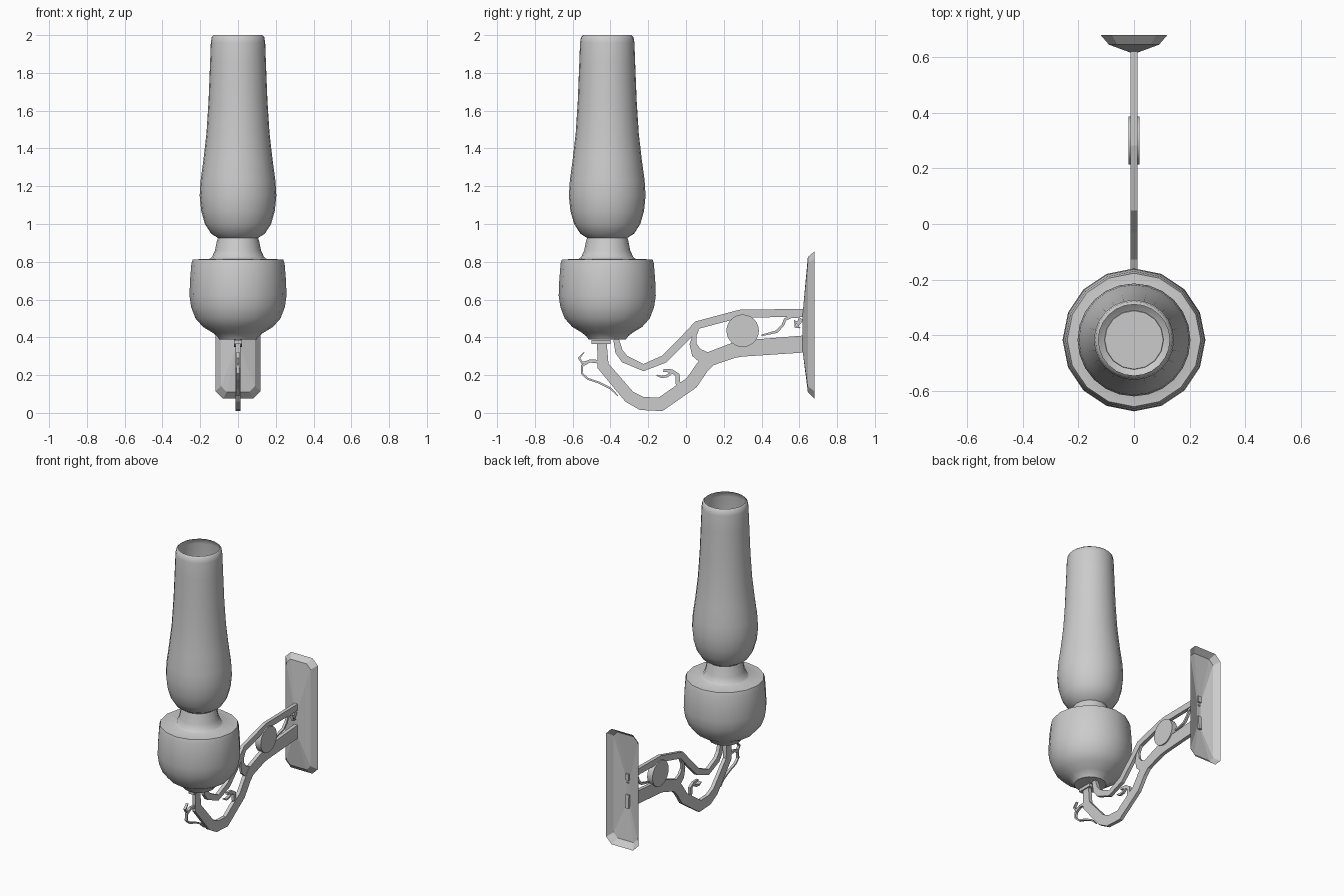
import bpy, bmesh, math
from mathutils import Vector

AXIS_Y = -0.417


def finish(name, bm, smooth=None):
    bmesh.ops.recalc_face_normals(bm, faces=bm.faces)
    me = bpy.data.meshes.new(name)
    bm.to_mesh(me)
    bm.free()
    ob = bpy.data.objects.new(name, me)
    bpy.context.collection.objects.link(ob)
    if smooth:
        bpy.context.view_layer.objects.active = ob
        ob.select_set(True)
        bpy.ops.object.shade_smooth_by_angle(angle=math.radians(smooth))
        ob.select_set(False)
    return ob


def lathe(name, profile, sides):
    """Spin a (radius, z) profile around the lamp axis."""
    bm = bmesh.new()
    vs = [bm.verts.new((0, AXIS_Y - r, z)) for r, z in profile]
    es = [bm.edges.new(p) for p in zip(vs, vs[1:])]
    bmesh.ops.spin(bm, geom=vs + es, cent=(0, AXIS_Y, 0), axis=(0, 0, 1),
                   angle=2 * math.pi, steps=sides, use_duplicate=False)
    bmesh.ops.remove_doubles(bm, verts=bm.verts, dist=0.0005)
    return finish(name, bm, 40)


def ribbon(name, path, half_x):
    """Flat bar following (y, z, width) points in the x = 0 plane."""
    bm = bmesh.new()
    pts = [Vector((y, z)) for y, z, w in path]
    rings = []
    for i, p in enumerate(pts):
        d0 = (p - pts[max(i - 1, 0)]).normalized()
        d1 = (pts[min(i + 1, len(pts) - 1)] - p).normalized()
        t = (d0 + d1).normalized()
        h = path[i][2] / 2 / max(t.dot(d1 if d1.length else d0), 0.7)
        n = Vector((-t.y, t.x)) * h
        a, b = p + n, p - n
        rings.append([bm.verts.new(c) for c in (
            (-half_x, a.x, a.y), (half_x, a.x, a.y),
            (half_x, b.x, b.y), (-half_x, b.x, b.y))])
    for r, s in zip(rings, rings[1:]):
        for k in range(4):
            bm.faces.new((r[k], r[k - 1], s[k - 1], s[k]))
    bm.faces.new(rings[0])
    bm.faces.new(rings[-1])
    return finish(name, bm)


# Glass chimney, open at the top
lathe("glass_chimney", [
    (0.105, 0.925), (0.143, 0.95), (0.175, 1.0), (0.195, 1.07), (0.203, 1.15),
    (0.198, 1.23), (0.183, 1.34), (0.167, 1.48), (0.156, 1.65), (0.148, 1.85),
    (0.144, 1.96), (0.139, 1.99), (0.128, 2.0)], 24)

# Oil fount with foot, shoulder and burner neck
lathe("oil_fount", [
    (0, 0.39), (0.098, 0.388), (0.11, 0.405), (0.135, 0.425), (0.185, 0.455),
    (0.225, 0.5), (0.248, 0.56), (0.257, 0.62), (0.254, 0.7), (0.247, 0.79),
    (0.24, 0.812), (0.15, 0.816), (0.138, 0.825), (0.122, 0.86),
    (0.112, 0.91), (0.105, 0.93), (0, 0.93)], 16)

# Wall plate: hollow-backed, stepped octagon rising to a small centre ridge
bm = bmesh.new()
rings = []
for y, hx, z0, z1, c in ((0.68, 0.12, 0.075, 0.855, 0.04),
                         (0.645, 0.09, 0.11, 0.825, 0.03),
                         (0.617, 0.014, 0.33, 0.52, 0.006)):
    ring = [(hx, z0 + c), (hx, z1 - c), (hx - c, z1), (c - hx, z1),
            (-hx, z1 - c), (-hx, z0 + c), (c - hx, z0), (hx - c, z0)]
    rings.append([bm.verts.new((x, y, z)) for x, z in ring])
for r, s in zip(rings, rings[1:]):
    for k in range(8):
        bm.faces.new((r[k], r[k - 1], s[k - 1], s[k]))
bm.faces.new(rings[-1])
finish("wall_plate", bm)

# Main bars of the bracket
ribbon("lower_arm", [
    (0.63, 0.365, 0.09), (0.29, 0.34, 0.085), (0.25, 0.33, 0.08),
    (0.125, 0.285, 0.075), (0.085, 0.24, 0.07), (0.03, 0.16, 0.07),
    (-0.135, 0.045, 0.07), (-0.235, 0.05, 0.07), (-0.3, 0.085, 0.065),
    (-0.44, 0.25, 0.06), (-0.445, 0.37, 0.05)], 0.012)
ribbon("upper_arm", [
    (0.63, 0.53, 0.042), (0.285, 0.525, 0.042), (0.06, 0.465, 0.042),
    (-0.015, 0.385, 0.042), (-0.115, 0.285, 0.042), (-0.225, 0.24, 0.035),
    (-0.325, 0.285, 0.042), (-0.355, 0.325, 0.04), (-0.37, 0.39, 0.03)], 0.012)
ribbon("lamp_seat", [(-0.5, 0.375, 0.02), (-0.4, 0.375, 0.02)], 0.02)

# Round boss between the bars
bm = bmesh.new()
bmesh.ops.create_cone(bm, cap_ends=True, segments=24, radius1=0.086,
                      radius2=0.086, depth=0.04)
boss = finish("round_boss", bm, 40)
boss.rotation_euler = (0, math.pi / 2, 0)
boss.location = (0, 0.3, 0.435)

# Scroll ornaments
scrolls = {
    "leaf_scroll": [(0.1, 0.29, 0.07), (0.055, 0.32, 0.055), (0.037, 0.365, 0.035),
                    (0.045, 0.41, 0.02), (0.065, 0.44, 0.008)],
    "inner_scroll": [(-0.02, 0.12, 0.05), (-0.043, 0.16, 0.025),
                     (-0.045, 0.2, 0.022), (-0.075, 0.222, 0.018),
                     (-0.12, 0.225, 0.015)],
    "inner_scroll_tip": [(-0.065, 0.22, 0.012), (-0.1, 0.195, 0.014),
                         (-0.13, 0.19, 0.012), (-0.155, 0.2, 0.006)],
    "front_scroll": [(-0.36, 0.09, 0.005), (-0.4, 0.13, 0.01), (-0.46, 0.16, 0.01),
                     (-0.52, 0.18, 0.01), (-0.552, 0.21, 0.01),
                     (-0.55, 0.25, 0.012), (-0.51, 0.275, 0.016),
                     (-0.45, 0.27, 0.02)],
    "front_scroll_tip": [(-0.505, 0.275, 0.012), (-0.55, 0.265, 0.01),
                         (-0.566, 0.29, 0.01), (-0.54, 0.32, 0.005)],
    "wall_scroll": [(0.4, 0.41, 0.008), (0.48, 0.43, 0.014), (0.513, 0.465, 0.014),
                    (0.525, 0.495, 0.014), (0.56, 0.51, 0.014), (0.6, 0.51, 0.014)],
    "wall_scroll_tip": [(0.61, 0.5, 0.03), (0.592, 0.47, 0.018),
                        (0.575, 0.485, 0.01), (0.58, 0.455, 0.01),
                        (0.605, 0.45, 0.005)],
}
for name, path in scrolls.items():
    ribbon(name, path, 0.008)
